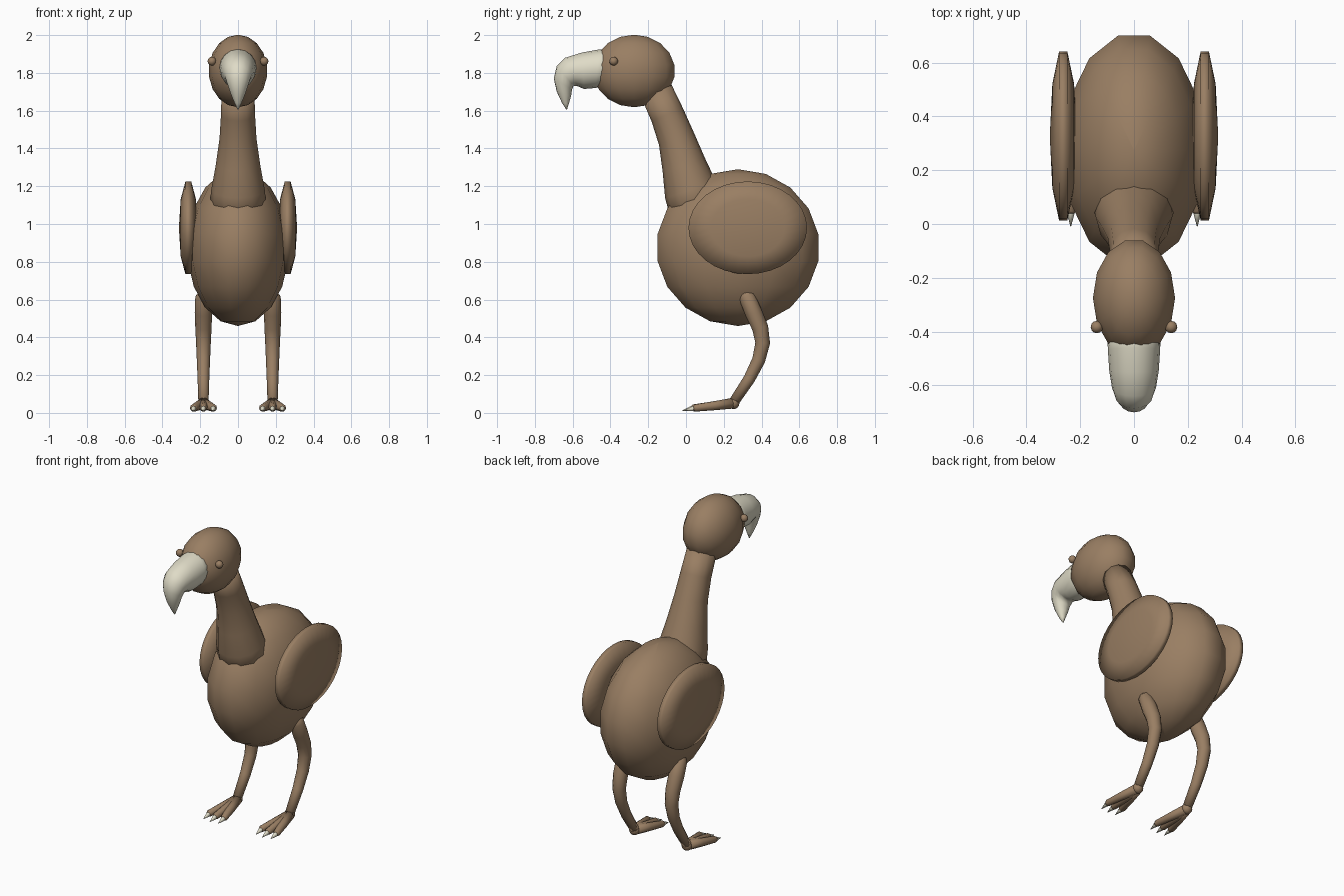
import bpy
import bmesh
from math import sin, cos, pi, tau
from mathutils import Vector

old = bpy.data.objects.get("Cube")
if old:
    bpy.data.objects.remove(old, do_unlink=True)


def material(name, rgb):
    mat = bpy.data.materials.new(name)
    mat.use_nodes = True
    mat.diffuse_color = (*rgb, 1)
    mat.node_tree.nodes["Principled BSDF"].inputs["Base Color"].default_value = (*rgb, 1)
    return mat


BROWN = material("warm brown", (0.32, 0.21, 0.125))
CREAM = material("horn cream", (0.74, 0.71, 0.57))


def skin(name, rings, mat):
    """Bridge a list of equal rings of points and close both ends."""
    bm = bmesh.new()
    loops = [[bm.verts.new(p) for p in ring] for ring in rings]
    n = len(loops[0])
    for a, b in zip(loops, loops[1:]):
        for i in range(n):
            j = (i + 1) % n
            bm.faces.new((a[i], a[j], b[j], b[i]))
    bm.faces.new(loops[0])
    bm.faces.new(loops[-1])
    bmesh.ops.remove_doubles(bm, verts=bm.verts, dist=0.0005)
    bmesh.ops.recalc_face_normals(bm, faces=bm.faces)
    mesh = bpy.data.meshes.new(name)
    bm.to_mesh(mesh)
    bm.free()
    mesh.materials.append(mat)
    mesh.shade_smooth()
    obj = bpy.data.objects.new(name, mesh)
    bpy.context.collection.objects.link(obj)
    return obj


def ellipsoid(name, centre, radii, segments, bands, mat, axis="Z"):
    """Sphere of latitude bands, with its poles along the chosen axis."""
    rings = []
    for k in range(bands + 1):
        t = pi * min(max(k / bands, 0.0002), 0.9998)
        ring = []
        for i in range(segments):
            a = tau * i / segments
            p = (sin(t) * cos(a), sin(t) * sin(a), cos(t))
            if axis == "X":
                p = (p[2], p[0], p[1])
            ring.append([c + r * v for c, r, v in zip(centre, radii, p)])
        rings.append(ring)
    return skin(name, rings, mat)


def tube(name, path, sides, mat):
    """Round tube along points of (x, y, z, radius)."""
    pts = [Vector(p[:3]) for p in path]
    rings = []
    for i, c in enumerate(pts):
        along = (pts[min(i + 1, len(pts) - 1)] - pts[max(i - 1, 0)]).normalized()
        up = Vector((1, 0, 0)).cross(along).normalized()
        side = along.cross(up)
        rings.append([c + path[i][3] * (side * cos(tau * k / sides) + up * sin(tau * k / sides))
                      for k in range(sides)])
    return skin(name, rings, mat)


# Body and head
ellipsoid("body", (0, 0.275, 0.875), (0.27, 0.443, 0.415), 14, 9, BROWN)
ellipsoid("head", (0, -0.275, 1.81), (0.155, 0.222, 0.192), 14, 9, BROWN)

# Neck sweeps from the chest up into the back of the head
tube("neck", [(0, 0.075, 1.04, 0.155), (0, 0.025, 1.18, 0.142), (0, -0.01, 1.31, 0.118),
              (0, -0.05, 1.45, 0.098), (0, -0.10, 1.58, 0.09), (0, -0.155, 1.70, 0.087)], 12, BROWN)

# Hooked beak: each section has an upper point, a lower point and a half width
sections = [(-0.38, 1.93, -0.40, 1.74, 0.10), (-0.46, 1.924, -0.48, 1.72, 0.097),
            (-0.55, 1.908, -0.54, 1.715, 0.092), (-0.64, 1.88, -0.575, 1.73, 0.082),
            (-0.685, 1.835, -0.595, 1.732, 0.07), (-0.70, 1.77, -0.603, 1.712, 0.056),
            (-0.684, 1.70, -0.609, 1.675, 0.038), (-0.656, 1.64, -0.62, 1.638, 0.018),
            (-0.634, 1.606, -0.63, 1.605, 0.002)]
beak_rings = []
for y1, z1, y2, z2, half in sections:
    ring = []
    for k in range(16):
        a = tau * k / 16
        t = 0.5 + 0.5 * cos(a)
        ring.append((half * sin(a), y2 + (y1 - y2) * t, z2 + (z1 - z2) * t))
    beak_rings.append(ring)
skin("beak", beak_rings, CREAM)

# Paired parts
for label, s in (("left", 1), ("right", -1)):
    ellipsoid(f"{label}_eye", (s * 0.138, -0.383, 1.862), (0.023, 0.023, 0.023), 12, 8, BROWN)
    ellipsoid(f"{label}_wing", (s * 0.263, 0.327, 0.98), (0.05, 0.33, 0.258), 32, 5, BROWN, "X")

    # Bent leg, thigh to ankle
    x = s * 0.183
    tube(f"{label}_leg", [(x, 0.30, 0.645, 0.02), (x, 0.322, 0.615, 0.043), (x, 0.358, 0.53, 0.046),
                          (x, 0.393, 0.45, 0.043), (x, 0.406, 0.37, 0.039), (x, 0.385, 0.28, 0.035),
                          (x, 0.335, 0.18, 0.031), (x, 0.255, 0.06, 0.027)], 12, BROWN)
    ellipsoid(f"{label}_ankle", (x, 0.253, 0.052), (0.032, 0.03, 0.032), 12, 8, BROWN)

    # Three spread toes with claws
    for toe, spread in (("outer", s), ("middle", 0), ("inner", -s)):
        tip_x = x + spread * 0.052
        reach = 0.04 if spread else 0.03
        tube(f"{label}_{toe}_toe", [(x, 0.255, 0.052, 0.03), (x + spread * 0.028, 0.15, 0.038, 0.025),
                                    (tip_x, reach + 0.01, 0.026, 0.02),
                                    (tip_x, reach, 0.025, 0.014)], 10, BROWN)
        tube(f"{label}_{toe}_claw", [(tip_x, reach + 0.02, 0.026, 0.016), (tip_x, reach - 0.005, 0.022, 0.013),
                                     (tip_x, reach - 0.05, 0.012, 0.001)], 8, CREAM)
